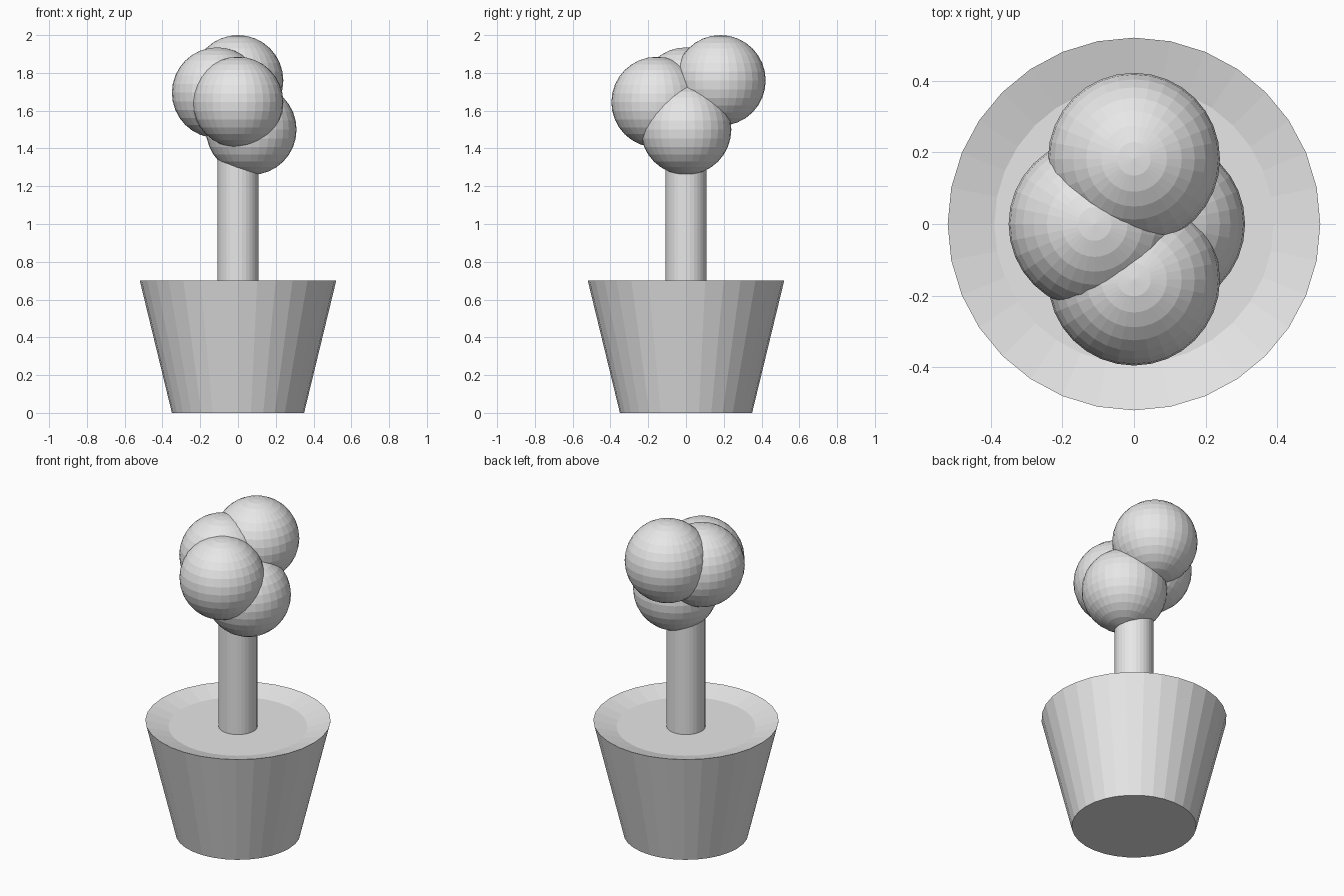
import bpy, bmesh, math

cube = bpy.data.objects.get("Cube")
if cube:
    bpy.data.objects.remove(cube, do_unlink=True)

grey = bpy.data.materials.new("plain grey")
grey.use_nodes = True
grey.diffuse_color = (0.8, 0.8, 0.8, 1)
grey.node_tree.nodes["Principled BSDF"].inputs["Base Color"].default_value = grey.diffuse_color


def finish(bm, name, location=(0, 0, 0)):
    bmesh.ops.recalc_face_normals(bm, faces=bm.faces)
    mesh = bpy.data.meshes.new(name)
    bm.to_mesh(mesh)
    bm.free()
    mesh.materials.append(grey)
    obj = bpy.data.objects.new(name, mesh)
    obj.location = location
    bpy.context.collection.objects.link(obj)
    return obj


def lathe(name, profile, sides=32):
    """Stack of (radius, height) rings joined by quads and capped at both ends."""
    bm = bmesh.new()
    rings = []
    for radius, z in profile:
        angles = [math.tau * i / sides for i in range(sides)]
        rings.append([bm.verts.new((radius * math.cos(a), radius * math.sin(a), z)) for a in angles])
    for low, high in zip(rings, rings[1:]):
        for i in range(sides):
            j = (i + 1) % sides
            bm.faces.new((low[i], low[j], high[j], high[i]))
    bm.faces.new(rings[0])
    bm.faces.new(rings[-1])
    return finish(bm, name)


def ball(name, location, radius=0.24):
    bm = bmesh.new()
    bmesh.ops.create_uvsphere(bm, u_segments=32, v_segments=16, radius=radius)
    return finish(bm, name, location)


# Tapered pot with a shallow dished top
lathe("pot", [(0.35, 0), (0.52, 0.7), (0.39, 0.663)])

# Trunk rising from the dish into the foliage
lathe("trunk", [(0.109, 0.65), (0.109, 1.45)])

# Four overlapping foliage balls
ball("foliage_low", (0.07, 0, 1.5))
ball("foliage_front", (0, -0.155, 1.645))
ball("foliage_right", (-0.11, 0, 1.695))
ball("foliage_back", (0, 0.182, 1.76))
